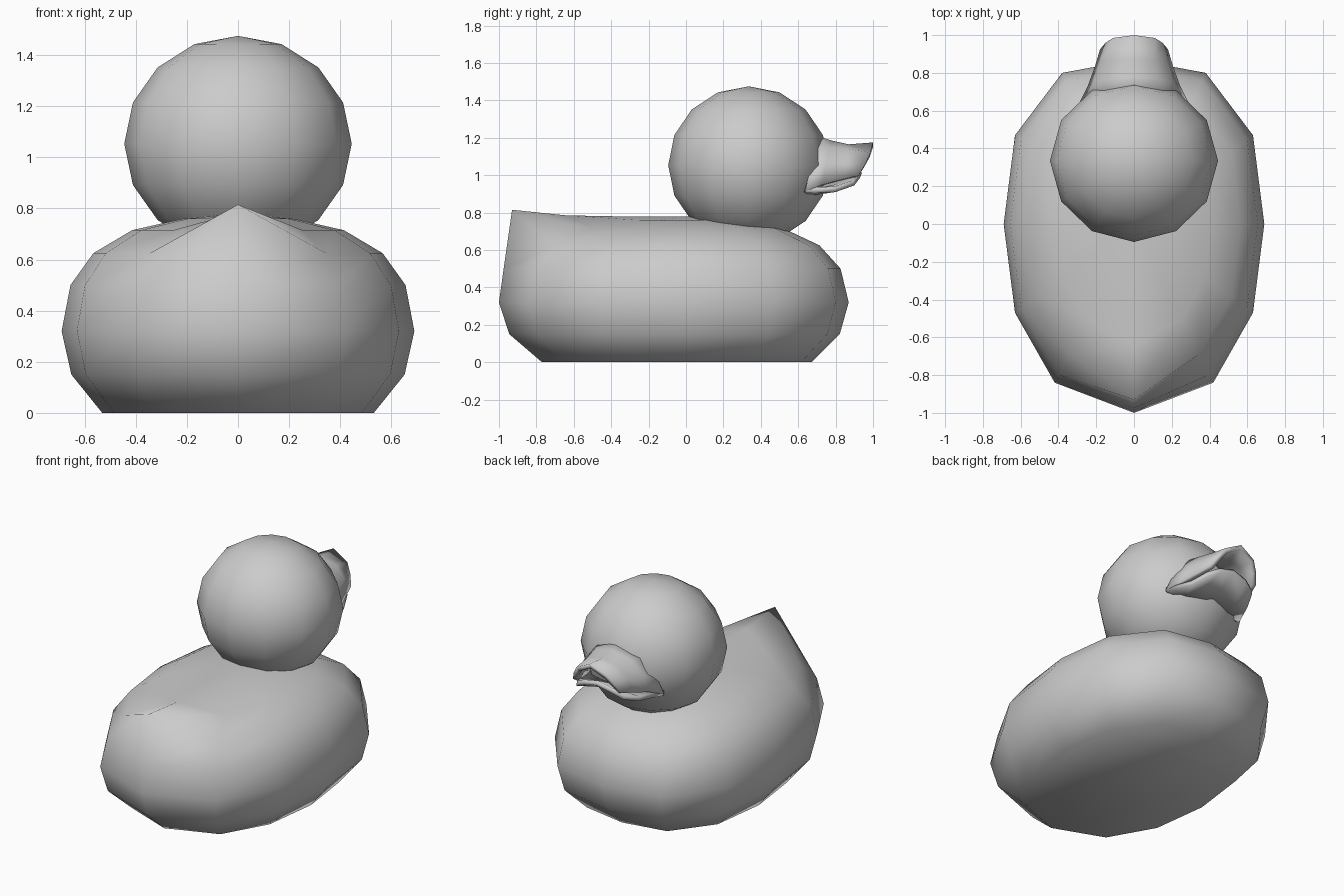
import bpy, math

if "Cube" in bpy.data.objects:
    bpy.data.objects.remove(bpy.data.objects["Cube"])


def make_object(name, verts, faces):
    mesh = bpy.data.meshes.new(name)
    mesh.from_pydata(verts, [], faces)
    mesh.update()
    mesh.polygons.foreach_set("use_smooth", [True] * len(faces))
    obj = bpy.data.objects.new(name, mesh)
    bpy.context.collection.objects.link(obj)
    return obj


# Body: a twelve-sided plan outline scaled through stacked rings
half = [(0, -1.0), (0.42, -0.84), (0.63, -0.47), (0.69, 0),
        (0.63, 0.47), (0.38, 0.80), (0, 0.87)]
outline = half + [(-x, y) for x, y in half[-2:0:-1]]
n = len(outline)
rings = [(0, 0.77), (0.15, 0.945), (0.32, 1), (0.50, 0.95),
         (0.625, 0.82), (0.715, 0.60), (0.76, 0.31)]
# the back column is lifted into a pointed tail
tail = {3: (0, -0.975, 0.50), 4: (0, -0.93, 0.815),
        5: (0, -0.64, 0.785), 6: (0, -0.37, 0.78)}
verts, faces = [], []
for r, (z, s) in enumerate(rings):
    for c, (x, y) in enumerate(outline):
        verts.append(tail[r] if c == 0 and r in tail else (x * s, y * s, z))
for r in range(len(rings) - 1):
    for c in range(n):
        d = (c + 1) % n
        faces.append((r * n + c, r * n + d, (r + 1) * n + d, (r + 1) * n + c))
faces.append(tuple(range(n - 1, -1, -1)))
top = len(verts)
verts.append((0, 0, 0.78))
last = (len(rings) - 1) * n
faces += [(last + c, last + (c + 1) % n, top) for c in range(n)]
make_object("body", verts, faces)

# Head
bpy.ops.mesh.primitive_uv_sphere_add(segments=12, ring_count=8, radius=1,
                                     location=(0, 0.335, 1.053))
head = bpy.context.object
head.name = "head"
head.scale = (0.445, 0.43, 0.422)
bpy.ops.object.shade_smooth()


# Bills: curved sheets, each row listed from the centre to the side edge
def bill(name, rows, thickness, offset):
    verts, faces = [], []
    for row in rows:
        verts += [(-x, y, z) for x, y, z in row[:0:-1]] + list(row)
    w = len(rows[0]) * 2 - 1
    for r in range(len(rows) - 1):
        for c in range(w - 1):
            a = r * w + c
            faces.append((a, a + 1, a + w + 1, a + w))
    obj = make_object(name, verts, faces)
    mod = obj.modifiers.new("thickness", "SOLIDIFY")
    mod.thickness = thickness
    mod.offset = offset


bill("upper_bill", [
    [(0, 0.70, 1.21), (0.17, 0.68, 1.14), (0.25, 0.66, 1.02), (0.29, 0.64, 0.915)],
    [(0, 0.78, 1.185), (0.13, 0.77, 1.15), (0.21, 0.75, 1.06), (0.245, 0.73, 0.95)],
    [(0, 0.87, 1.165), (0.11, 0.87, 1.14), (0.175, 0.86, 1.07), (0.205, 0.84, 0.98)],
    [(0, 1.00, 1.175), (0.11, 0.985, 1.12), (0.15, 0.96, 1.06), (0.18, 0.925, 1.00)],
], 0.03, -1)

bill("lower_bill", [
    [(0, 0.66, 0.89), (0.15, 0.66, 0.89), (0.285, 0.64, 0.905)],
    [(0, 0.82, 0.95), (0.12, 0.82, 0.925), (0.215, 0.80, 0.91)],
    [(0, 0.94, 1.01), (0.10, 0.93, 0.985), (0.17, 0.90, 0.945)],
], 0.03, 1)
